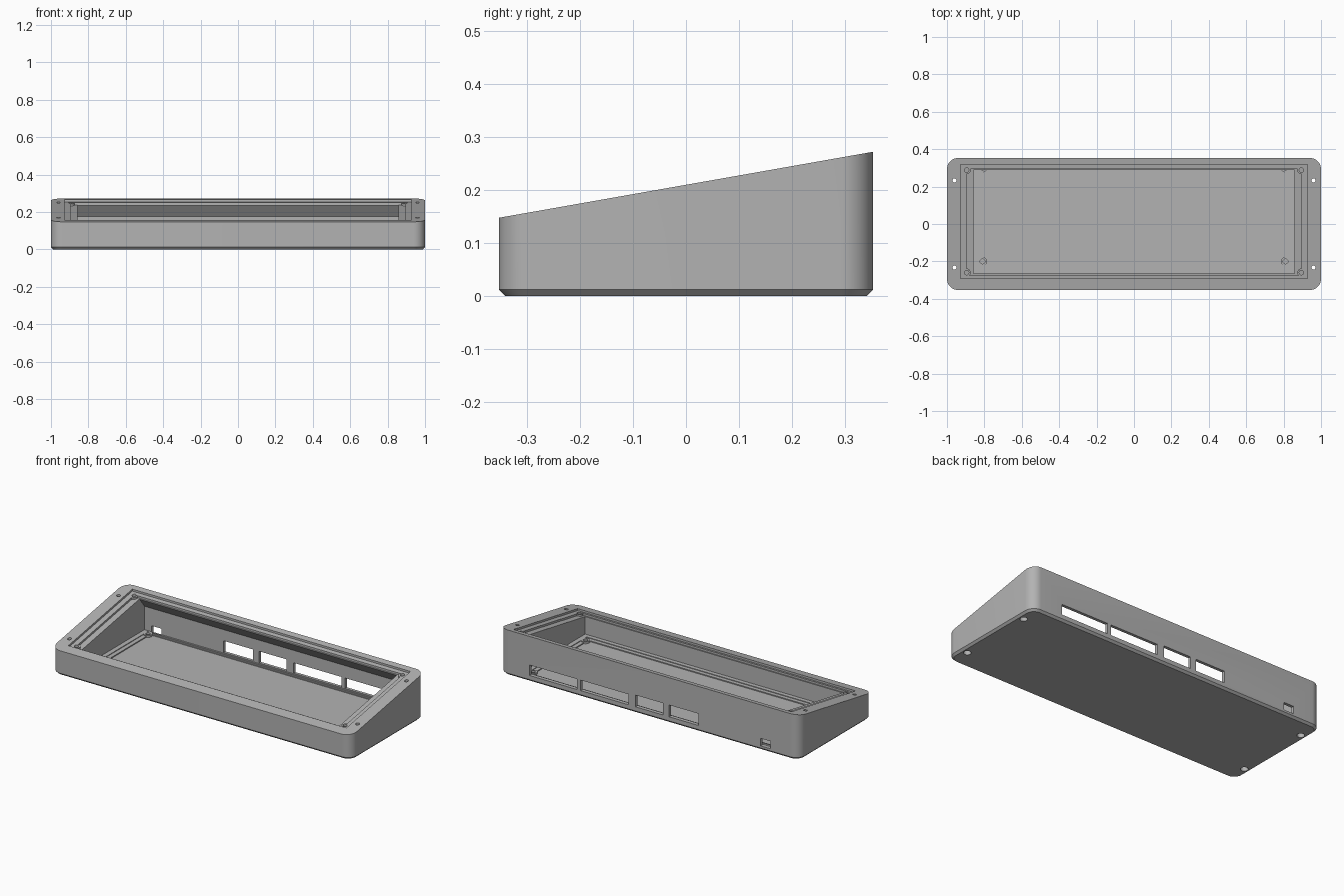
import bpy, bmesh, math

if "Cube" in bpy.data.objects:
    bpy.data.objects.remove(bpy.data.objects["Cube"], do_unlink=True)

grey = bpy.data.materials.new("plain grey")
grey.use_nodes = True
COLOUR = (0.45, 0.45, 0.45, 1)
grey.diffuse_color = COLOUR
grey.node_tree.nodes["Principled BSDF"].inputs["Base Color"].default_value = COLOUR

HX, HY = 1.0, 0.353


def slope(drop=0.0):
    """Height of the tilted top face, lowered by drop."""
    return lambda y: 0.21 + 0.1763 * y - drop


def level(z):
    return lambda y: z


def loft(name, rings):
    """Closed solid through rings of equal point count."""
    bm = bmesh.new()
    loops = [[bm.verts.new(p) for p in ring] for ring in rings]
    n = len(loops[0])
    for a, b in zip(loops, loops[1:]):
        for i in range(n):
            j = (i + 1) % n
            bm.faces.new((a[i], a[j], b[j], b[i]))
    bm.faces.new(loops[0][::-1])
    bm.faces.new(loops[-1])
    bmesh.ops.recalc_face_normals(bm, faces=bm.faces)
    mesh = bpy.data.meshes.new(name)
    bm.to_mesh(mesh)
    bm.free()
    mesh.materials.append(grey)
    ob = bpy.data.objects.new(name, mesh)
    bpy.context.collection.objects.link(ob)
    return ob


def rounded(hx, hy, r, z, steps=10):
    pts = []
    for k, (sx, sy) in enumerate(((1, 1), (-1, 1), (-1, -1), (1, -1))):
        for i in range(steps + 1):
            a = (k + i / steps) * math.pi / 2
            y = sy * (hy - r) + r * math.sin(a)
            pts.append((sx * (hx - r) + r * math.cos(a), y, z(y)))
    return pts


def box(name, x0, x1, y0, y1, low, high):
    corners = ((x0, y0), (x1, y0), (x1, y1), (x0, y1))
    return loft(name, [[(x, y, z(y)) for x, y in corners] for z in (low, high)])


def cylinder(name, x, y, r, low, high, n=20):
    circle = [(x + r * math.cos(i * math.tau / n), y + r * math.sin(i * math.tau / n))
              for i in range(n)]
    return loft(name, [[(px, py, z(py)) for px, py in circle] for z in (low, high)])


# Outer shell with chamfered base and sloping top
case = loft("sloped_case", [
    rounded(HX - 0.012, HY - 0.012, 0.048, level(0)),
    rounded(HX, HY, 0.06, level(0.012)),
    rounded(HX, HY, 0.06, slope())])


def combine(tool, operation="DIFFERENCE"):
    tool.hide_render = True
    mod = case.modifiers.new("cut", "BOOLEAN")
    mod.operation = operation
    mod.solver = "EXACT"
    mod.object = tool
    bpy.ops.object.select_all(action="DESELECT")
    bpy.context.view_layer.objects.active = case
    case.select_set(True)
    bpy.ops.object.modifier_apply(modifier=mod.name)
    bpy.data.objects.remove(tool, do_unlink=True)


above = level(0.5)

# Main cavity, with an overhanging chamfer under the back lip
profile = ((-0.265, 0.034), (0.335, 0.034), (0.335, 0.175),
           (0.288, 0.235), (0.288, 0.5), (-0.265, 0.5))
combine(loft("cavity", [[(x, y, z) for y, z in profile] for x in (-0.858, 0.858)]))

# Two stepped ledges around the opening
combine(box("outer_ledge", -0.927, 0.927, -0.292, 0.318, slope(0.012), above))
combine(box("inner_ledge", -0.895, 0.895, -0.275, 0.293, slope(0.024), above))

# Shallow steps in the floor
combine(box("floor_step", -0.83, 0.83, -0.24, 0.325, level(0.03), level(0.1)))
combine(box("floor_recess", -0.805, 0.805, -0.217, 0.315, level(0.024), level(0.1)))

# Openings in the back wall
for x0, x1, z0, z1 in ((0.48, 0.795, 0.037, 0.1), (0.135, 0.455, 0.037, 0.1),
                       (-0.095, 0.09, 0.037, 0.108), (-0.33, -0.135, 0.037, 0.108),
                       (-0.81, -0.745, 0.025, 0.07)):
    combine(box("port", x0, x1, 0.33, 0.4, level(z0), level(z1)))

for side in (-1, 1):
    for y in (-0.26, 0.288):
        # Screw bosses at the ledge corners
        combine(cylinder("ledge_boss", side * 0.895, y, 0.022, slope(0.045), slope(0.014)), "UNION")
        combine(cylinder("ledge_hole", side * 0.895, y, 0.012, slope(0.04), above))
    for y in (-0.2, 0.3):
        # Screw bosses on the floor
        combine(cylinder("floor_boss", side * 0.81, y, 0.024, level(0.015), level(0.036)), "UNION")
        combine(cylinder("floor_hole", side * 0.81, y, 0.013, level(0.02), level(0.06)))
    for y in (-0.233, 0.233):
        # Bolt holes through the rim, widened underneath
        combine(cylinder("rim_hole", side * 0.96, y, 0.011, level(-0.1), above))
        combine(cylinder("foot_hole", side * 0.96, y, 0.021, level(-0.1), level(0.06)))

bpy.ops.object.select_all(action="DESELECT")
case.select_set(True)
bpy.context.view_layer.objects.active = case
bpy.ops.object.shade_smooth_by_angle(angle=math.radians(30))
